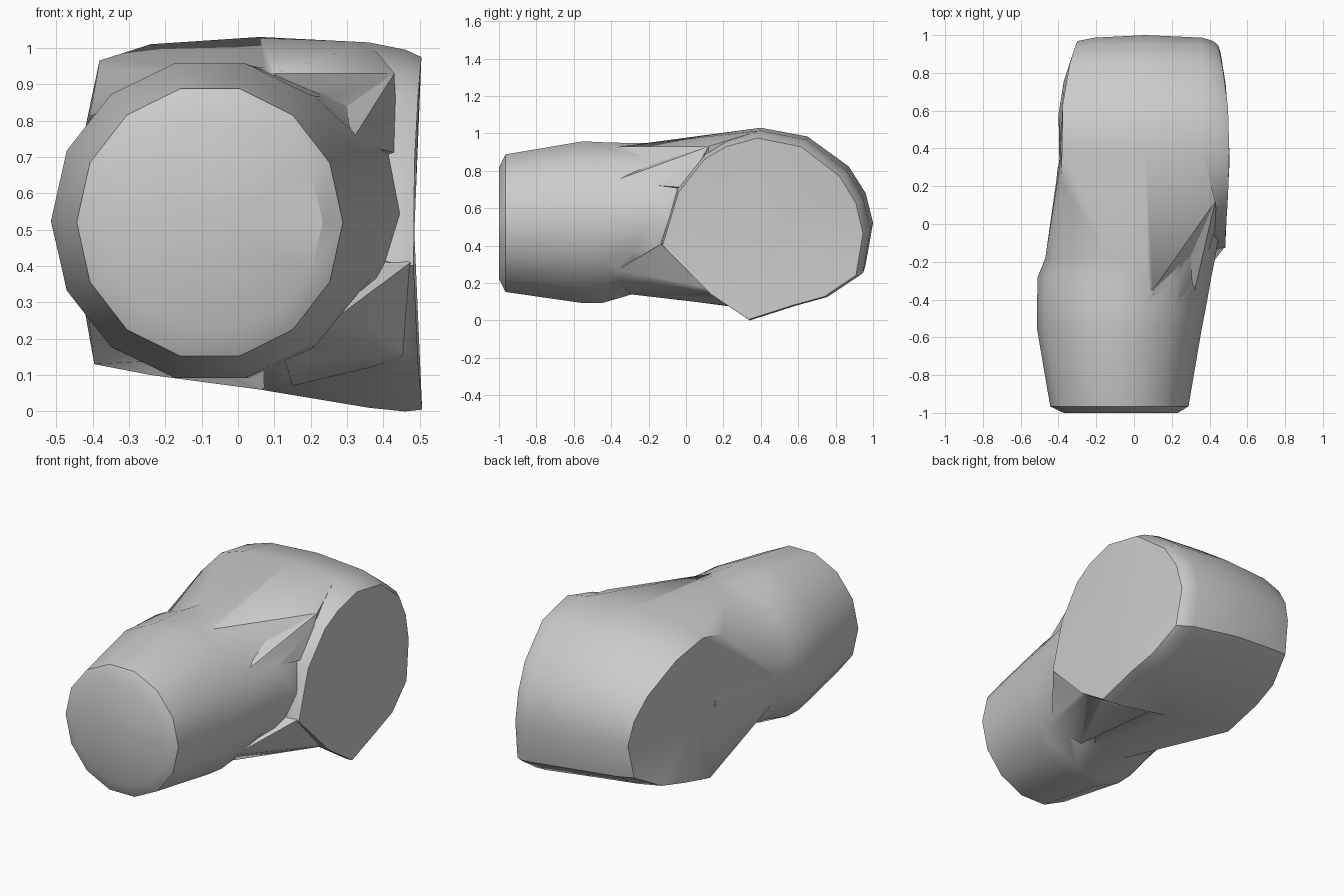
import bpy, bmesh, math

cube = bpy.data.objects.get("Cube")
if cube:
    bpy.data.objects.remove(cube, do_unlink=True)

grey = bpy.data.materials.new("plain grey")
grey.use_nodes = True
COLOR = (0.6, 0.6, 0.6, 1)
grey.diffuse_color = COLOR
grey.node_tree.nodes["Principled BSDF"].inputs["Base Color"].default_value = COLOR


def finish(name, bm):
    bmesh.ops.recalc_face_normals(bm, faces=bm.faces)
    mesh = bpy.data.meshes.new(name)
    bm.to_mesh(mesh)
    bm.free()
    mesh.materials.append(grey)
    obj = bpy.data.objects.new(name, mesh)
    bpy.context.collection.objects.link(obj)
    return obj


def loft(name, rings, bulge=0):
    """Skin a list of equal-length rings and close each end with a fan."""
    bm = bmesh.new()
    loops = [[bm.verts.new(p) for p in ring] for ring in rings]
    n = len(loops[0])
    for a, b in zip(loops, loops[1:]):
        for i in range(n):
            j = (i + 1) % n
            bm.faces.new((a[i], a[j], b[j], b[i]))
    for loop, push in ((loops[0], -bulge), (loops[-1], 0)):
        cap = bm.faces.new(loop)
        for v in bmesh.ops.poke(bm, faces=[cap])["verts"]:
            v.co.x += push
    return finish(name, bm)


def hull(name, points):
    bm = bmesh.new()
    for p in points:
        bm.verts.new(p)
    bmesh.ops.convex_hull(bm, input=bm.verts)
    loose = [v for v in bm.verts if not v.link_faces]
    bmesh.ops.delete(bm, geom=loose, context='VERTS')
    return finish(name, bm)


# Rear drum: side outline (y, z) swept across x
outline = [(.35, 0), (.6, .08), (.78, .13), (.96, .25), (1, .49), (.96, .66),
           (.87, .81), (.65, .98), (.4, 1.03), (.22, .98), (.1, .91),
           (-.05, .72), (-.14, .42), (.14, .14)]


def drum_ring(x, scale, bottom, top, bow, dish=0):
    ring = []
    for y, z in outline:
        yy = .1 + (y - .1) * scale
        zz = bottom + z * (top - bottom) / 1.03
        xx = x - bow * max(0, (yy - .5) / .47) ** 2
        ring.append((xx + dish * (2 * zz - 1) ** 2, yy, zz))
    return ring


drum_rings = [
    drum_ring(-.42, .965, .13, .965, -.12, .045),
    drum_ring(-.24, .985, .1, 1.01, -.03),
    drum_ring(.06, 1, .06, 1.03, 0),
    drum_ring(.36, .985, .01, 1.015, 0),
    drum_ring(.45, .965, 0, .995, .03, .01),
    drum_ring(.482, .94, .005, .975, .04, .025)]
body = loft("drum_body", drum_rings, .01)

# Front barrel: (y, left x, right x, low z, high z)
stations = [(-1, -.37, .23, .22, .82), (-.965, -.44, .285, .15, .89),
            (-.55, -.51, .355, .09, .96), (-.45, -.51, .375, .09, .955),
            (-.28, -.505, .405, .14, .95), (-.18, -.465, .425, .14, .95),
            (.05, -.425, .465, .12, .965), (.3, -.4, .45, .12, .98)]
SIDES = 14
barrel_rings = []
for y, x0, x1, z0, z1 in stations:
    ring = []
    for i in range(SIDES):
        a = 2 * math.pi * i / SIDES
        ring.append(((x0 + x1) / 2 + (x1 - x0) / 2 * math.cos(a) * 1.01, y,
                     (z0 + z1) / 2 + (z1 - z0) / 2 * math.sin(a) * 1.02))
    barrel_rings.append(ring)

# Points shared by the fairing and ribs that join barrel and drum
core = (0, 0, .5)
ridge, crease, foot = (.1, -.35, .93), (.3, -.17, .84), (.31, -.4, .74)
shoulder, knee = (.43, .12, .93), (.44, 0, .71)

# Fairing: left side, top and underside flow from the barrel into the drum
fairing = [p for p in barrel_rings[5] if p[0] < .1]
fairing += [p for p in barrel_rings[4] if p[2] < .2 and p[0] < .1]
fairing += [p for ring in drum_rings[:3] for p in ring if p[1] < .5]
fairing += [p for p in drum_rings[3] if p[1] < .5 and p[2] > .93]

parts = [
    loft("barrel", barrel_rings),
    hull("fairing", fairing + [ridge, shoulder, drum_rings[3][-1]]),
    hull("upper_front_rib", [(.14, -.8, .83), ridge, crease, foot, core]),
    hull("upper_middle_rib", [ridge, crease, shoulder, core]),
    hull("upper_rear_rib", [crease, foot, shoulder, knee, core]),
    hull("lower_rib", [(.26, -.4, .25), (.475, -.13, .41), (.46, .14, .15),
                       (.13, -.3, .14), (.15, .3, .07), (.36, .15, .12),
                       core]),
]

# Fuse the parts into one skin
for part in parts:
    mod = body.modifiers.new("fuse " + part.name, 'BOOLEAN')
    mod.operation = 'UNION'
    mod.solver = 'EXACT'
    mod.object = part
bpy.context.view_layer.update()
depsgraph = bpy.context.evaluated_depsgraph_get()
fused = bpy.data.meshes.new_from_object(body.evaluated_get(depsgraph))
body.modifiers.clear()
body.data = fused
for part in parts:
    bpy.data.objects.remove(part, do_unlink=True)
fused.materials.clear()
fused.materials.append(grey)
for poly in fused.polygons:
    poly.material_index = 0

bpy.ops.object.select_all(action='DESELECT')
body.select_set(True)
bpy.context.view_layer.objects.active = body
bpy.ops.object.shade_smooth_by_angle(angle=math.radians(32))
